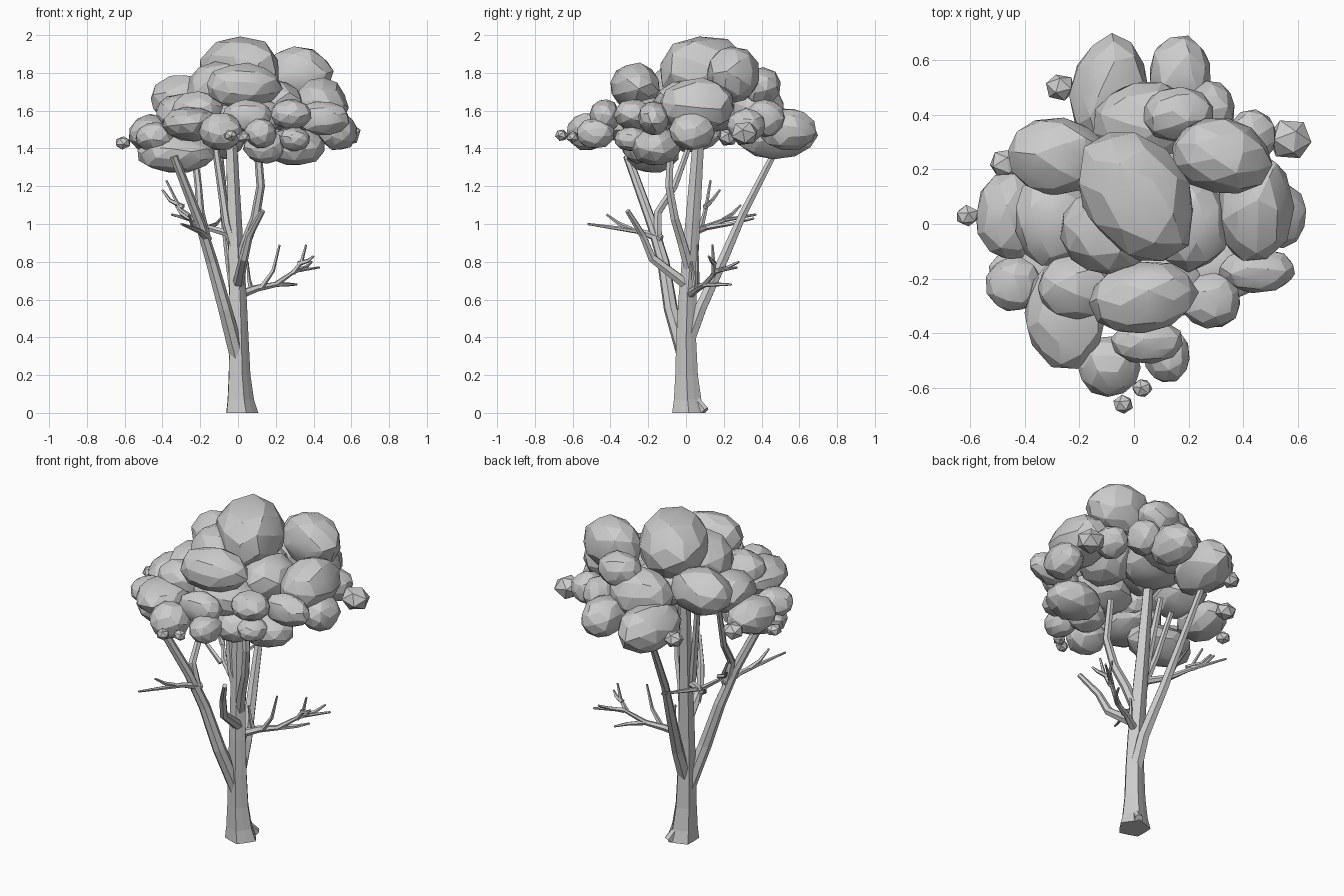
import bpy, bmesh, math, random
from mathutils import Vector, Matrix, Euler

cube = bpy.data.objects.get("Cube")
if cube:
    bpy.data.objects.remove(cube)

random.seed(4)

grey = bpy.data.materials.new("light_grey")
grey.use_nodes = True
tone = (.6, .6, .6, 1)
grey.diffuse_color = tone
grey.node_tree.nodes["Principled BSDF"].inputs["Base Color"].default_value = tone


def finish(bm, name):
    mesh = bpy.data.meshes.new(name)
    bmesh.ops.recalc_face_normals(bm, faces=bm.faces)
    bm.to_mesh(mesh)
    bm.free()
    mesh.materials.append(grey)
    obj = bpy.data.objects.new(name, mesh)
    bpy.context.collection.objects.link(obj)
    return obj


def skin(name, rings):
    """Closed tube through equal rings of points."""
    bm = bmesh.new()
    rings = [[bm.verts.new(point) for point in ring] for ring in rings]
    sides = len(rings[0])
    for low, high in zip(rings, rings[1:]):
        for k in range(sides):
            n = (k + 1) % sides
            bm.faces.new((low[k], low[n], high[n], high[k]))
    bm.faces.new(rings[0])
    bm.faces.new(rings[-1])
    return finish(bm, name)


def limb(name, points, start, end, sides=6):
    """Tapered faceted tube that never dips under the ground."""
    pts = [Vector(point) for point in points]
    last = len(pts) - 1
    rings = []
    for i, point in enumerate(pts):
        along = (pts[min(i + 1, last)] - pts[max(i - 1, 0)]).normalized()
        turn = Vector((0, 0, 1)).rotation_difference(along)
        radius = start + (end - start) * i / last
        ring = []
        for k in range(sides):
            angle = math.tau * k / sides
            corner = point + turn @ Vector((radius * math.cos(angle), radius * math.sin(angle), 0))
            corner.z = max(corner.z, 0)
            ring.append(corner)
        rings.append(ring)
    return skin(name, rings)


def twig(name, base, tip):
    """Thin shoot that leaves sideways and then bends upward to its tip."""
    base, tip = Vector(base), Vector(tip)
    bend = base.lerp(tip, .5)
    bend.x += (tip.x - base.x) * .15
    bend.z -= abs(tip.z - base.z) * .1
    limb(name, [base, bend, tip], .015, .006, 5)


# Ridged trunk, flared at the foot and leaning slightly back as it rises
rings = []
for height in (0, .07, .2, .4, .6, .9, 1.2, 1.5):
    radius = .058 - .02 * height + .027 * math.exp(-height * 10)
    flare = .015 * math.exp(-height * 8)
    lean = max(0, height - .5)
    ring = []
    for k in range(10):
        angle = math.tau * k / 10
        ridge = radius * (1 + .09 * (-1) ** k)
        ring.append((flare - lean * .04 + ridge * math.cos(angle),
                     flare + lean * .07 + ridge * math.sin(angle), height))
    rings.append(ring)
skin("trunk", rings)
limb("root", [(.05, .1, .01), (.03, .06, .06), (.01, .02, .16)], .025, .02)

# Main stems
limb("front_stem", [(0, 0, .28), (-.07, -.08, .55), (-.14, -.12, .8),
                    (-.2, -.18, 1), (-.34, -.31, 1.36)], .043, .023, 7)
limb("back_stem", [(0, 0, .35), (0, .08, .56), (-.04, .2, .82), (-.07, .3, 1.05), (-.1, .48, 1.4)], .04, .018)
limb("left_stem", [(0, .02, .75), (.04, -.02, .9), (.09, -.06, 1.03), (.12, -.09, 1.2), (.1, -.08, 1.45)], .03, .02)
limb("upper_stem", [(0, .02, .8), (-.06, .02, 1), (-.13, .07, 1.48)], .03, .018)
limb("inner_stem", [(-.17, -.15, .93), (-.2, -.15, 1.06), (-.21, -.06, 1.2), (-.24, .03, 1.45)], .026, .016)
limb("broken_branch", [(0, 0, .68), (.03, -.18, .82), (.06, -.23, .94), (.13, -.31, 1.07)], .03, .014)

# Dead branches
limb("left_dead_branch", [(.02, .02, .63), (.1, .06, .66), (.2, .1, .68), (.3, .16, .75), (.43, .27, .77)], .024, .006)
limb("front_dead_branch", [(-.16, -.13, .92), (-.2, -.24, .96), (-.3, -.52, 1)], .024, .006)
limb("back_dead_branch", [(-.05, .02, .95), (-.16, .1, .98), (-.24, .2, 1.02), (-.35, .37, 1.05)], .022, .006)

# Twigs on the dead branches
twig("left_dead_twig_inner", (.12, .06, .66), (.22, .06, .89))
twig("left_dead_twig_upright", (.07, .05, .65), (.05, .03, .8))
twig("left_dead_twig_low", (.2, .1, .68), (.31, .24, .68))
twig("left_dead_twig_tall", (.29, .15, .74), (.36, .14, .89))
twig("left_dead_twig_fork", (.32, .15, .79), (.4, .12, .83))
twig("left_dead_twig_back", (.3, .16, .75), (.39, .28, .8))
twig("front_dead_twig", (-.22, -.29, .97), (-.26, -.42, 1.05))
twig("back_dead_twig_tall", (-.17, .08, .98), (-.38, .13, 1.23))
twig("back_dead_twig_fork", (-.29, .1, 1.09), (-.4, .18, 1.18))
twig("back_dead_twig_outer", (-.24, .2, 1.02), (-.33, .29, 1.1))
twig("back_dead_twig_inner", (-.16, .1, .98), (-.09, .36, 1.03))


def foliage(name, centre, radii, tilt=0, detail=2):
    """Faceted leaf clump: a stretched, slightly uneven icosphere."""
    bm = bmesh.new()
    bmesh.ops.create_icosphere(bm, subdivisions=detail, radius=1.03)
    spin = Euler([random.uniform(0, 6) for _ in range(3)]).to_matrix()
    for vert in bm.verts:
        vert.co = spin @ (vert.co * random.uniform(.96, 1.03))
    turn = Matrix.Rotation(math.radians(tilt), 4, "Z")
    bm.transform(Matrix.Translation(centre) @ turn @ Matrix.Diagonal((*radii, 1)))
    mesh = finish(bm, name).data
    mesh.shade_smooth()
    mesh.set_sharp_from_angle(angle=math.radians(18))


# Crown clumps
foliage("crown_top", (.01, .1, 1.81), (.19, .26, .185), tilt=32)
foliage("crown_upper_left", (.32, .25, 1.79), (.18, .14, .15), tilt=-12)
foliage("crown_upper_front", (.03, -.27, 1.73), (.2, .13, .12), tilt=10)
foliage("crown_upper_right", (-.28, .25, 1.66), (.18, .14, .13))
foliage("crown_left", (.44, .06, 1.63), (.14, .2, .14))
foliage("crown_core_right", (-.1, -.03, 1.71), (.17, .16, .15))
foliage("crown_core_left", (.2, 0, 1.63), (.15, .17, .13))
foliage("crown_inner_right", (-.3, .02, 1.58), (.14, .17, .11))
foliage("crown_inner_front", (.06, -.21, 1.57), (.18, .15, .11))
foliage("crown_inner_back", (0, .16, 1.61), (.19, .17, .12))
foliage("crown_core_back", (.04, .37, 1.61), (.19, .15, .14))
foliage("crown_upper_back", (.16, .4, 1.73), (.13, .1, .1))

# Outer ring clumps
foliage("right_clump", (-.46, .03, 1.48), (.12, .16, .1))
foliage("right_front_clump", (-.44, -.22, 1.46), (.1, .1, .08))
foliage("left_front_clump", (.45, -.17, 1.56), (.14, .08, .09))
foliage("front_left_clump", (.28, -.28, 1.58), (.11, .1, .08))
foliage("front_right_clump", (-.25, -.33, 1.53), (.15, .2, .09))
foliage("inner_front_clump", (-.21, -.23, 1.6), (.14, .12, .1))
foliage("low_right_clump", (-.33, -.18, 1.37), (.2, .14, .1))
foliage("front_clump", (-.09, -.52, 1.49), (.115, .11, .1))
foliage("front_upper_clump", (.05, -.43, 1.57), (.13, .08, .09))
foliage("front_side_clump", (.12, -.48, 1.48), (.085, .1, .08))
foliage("front_low_clump", (.3, -.29, 1.45), (.08, .09, .065))
foliage("left_low_clump", (.53, .03, 1.49), (.1, .12, .1))
foliage("low_left_clump", (.3, -.16, 1.41), (.16, .13, .1))
foliage("low_front_clump", (.14, -.24, 1.41), (.11, .1, .09))
foliage("back_clump", (-.09, .48, 1.48), (.14, .21, .135), tilt=-8)
foliage("back_left_clump", (.17, .54, 1.5), (.115, .15, .11))
foliage("back_side_clump", (.28, .42, 1.56), (.09, .1, .1))
foliage("left_back_clump", (.43, .32, 1.52), (.09, .1, .09))


def tuft(name, centre, size):
    """Small outlying leaf clump with few facets."""
    foliage(name, centre, (size * 1.1, size, size * .9), detail=1)


# Small tufts at the rim
tuft("left_back_tuft", (.57, .31, 1.48), .075)
tuft("right_back_tuft", (-.27, .5, 1.46), .05)
tuft("right_tuft", (-.61, .03, 1.43), .04)
tuft("right_side_tuft", (-.47, .22, 1.46), .055)
tuft("front_tuft", (-.04, -.66, 1.47), .035)
tuft("front_left_tuft", (.03, -.6, 1.46), .035)
